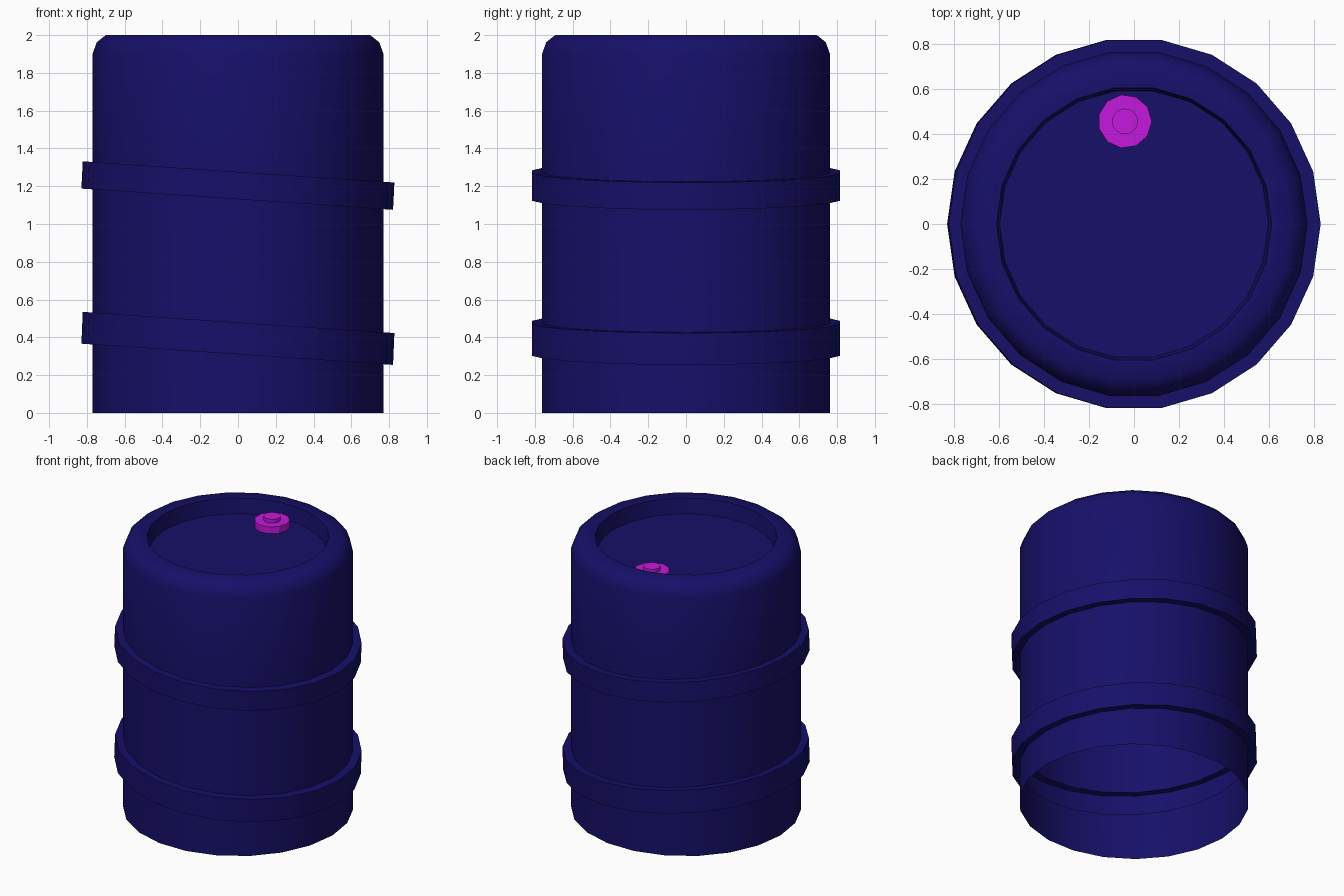
import bpy, bmesh
from math import cos, sin, pi, radians

if "Cube" in bpy.data.objects:
    bpy.data.objects.remove(bpy.data.objects["Cube"])


def material(name, rgb):
    m = bpy.data.materials.new(name)
    m.diffuse_color = (*rgb, 1)
    m.use_nodes = True
    m.node_tree.nodes["Principled BSDF"].inputs["Base Color"].default_value = m.diffuse_color
    return m


def lathe(name, rings, sides, mat, angle, origin=(0, 0)):
    """Skin rings of (radius, z, slope, x shift) and cap the last one."""
    bm = bmesh.new()
    loops = []
    for r, z, slope, dx in rings:
        loop = []
        for i in range(sides):
            a = 2 * pi * i / sides
            x, y = r * cos(a) + dx, r * sin(a)
            loop.append(bm.verts.new((x + origin[0], y + origin[1], z + slope * x)))
        loops.append(loop)
    for lo, hi in zip(loops, loops[1:]):
        for i in range(sides):
            j = (i + 1) % sides
            bm.faces.new((lo[i], lo[j], hi[j], hi[i]))
    bm.faces.new(loops[-1])
    mesh = bpy.data.meshes.new(name)
    bm.to_mesh(mesh)
    bm.free()
    obj = bpy.data.objects.new(name, mesh)
    bpy.context.collection.objects.link(obj)
    mesh.materials.append(mat)
    bpy.ops.object.select_all(action='DESELECT')
    obj.select_set(True)
    bpy.context.view_layer.objects.active = obj
    bpy.ops.object.shade_smooth_by_angle(angle=radians(angle))
    return obj


blue = material("drum_blue", (0.008, 0.005, 0.14))
magenta = material("cap_magenta", (0.55, 0.01, 0.72))

R, BAND, TILT = 0.77, 0.825, -0.068

# Open-bottomed shell: two tilted bulging bands, rounded shoulder, sunken lid
rings = [(R, 0, 0, 0)]
for low, high in ((0.31, 0.479), (1.131, 1.276)):
    rings += [(R, low, TILT, 0), (BAND, low, TILT, -0.004),
              (BAND, high, TILT, 0.003), (R, high, TILT, 0)]
rings += [(R, 1.9, 0, 0), (0.748, 1.962, 0, 0), (0.70, 2.0, 0, 0),
          (0.61, 2.0, 0, 0), (0.596, 1.89, 0, 0)]
lathe("drum_shell", rings, 22, blue, 45)

# Filler cap: eleven-sided disc with a small round knob
SPOT = (-0.04, 0.455)
lathe("filler_cap", [(0.119, 1.89, 0, 0), (0.119, 1.94, 0, 0)], 11, magenta, 20, SPOT)
lathe("cap_knob", [(0.057, 1.93, 0, 0), (0.057, 1.968, 0, 0)], 20, magenta, 30, SPOT)
